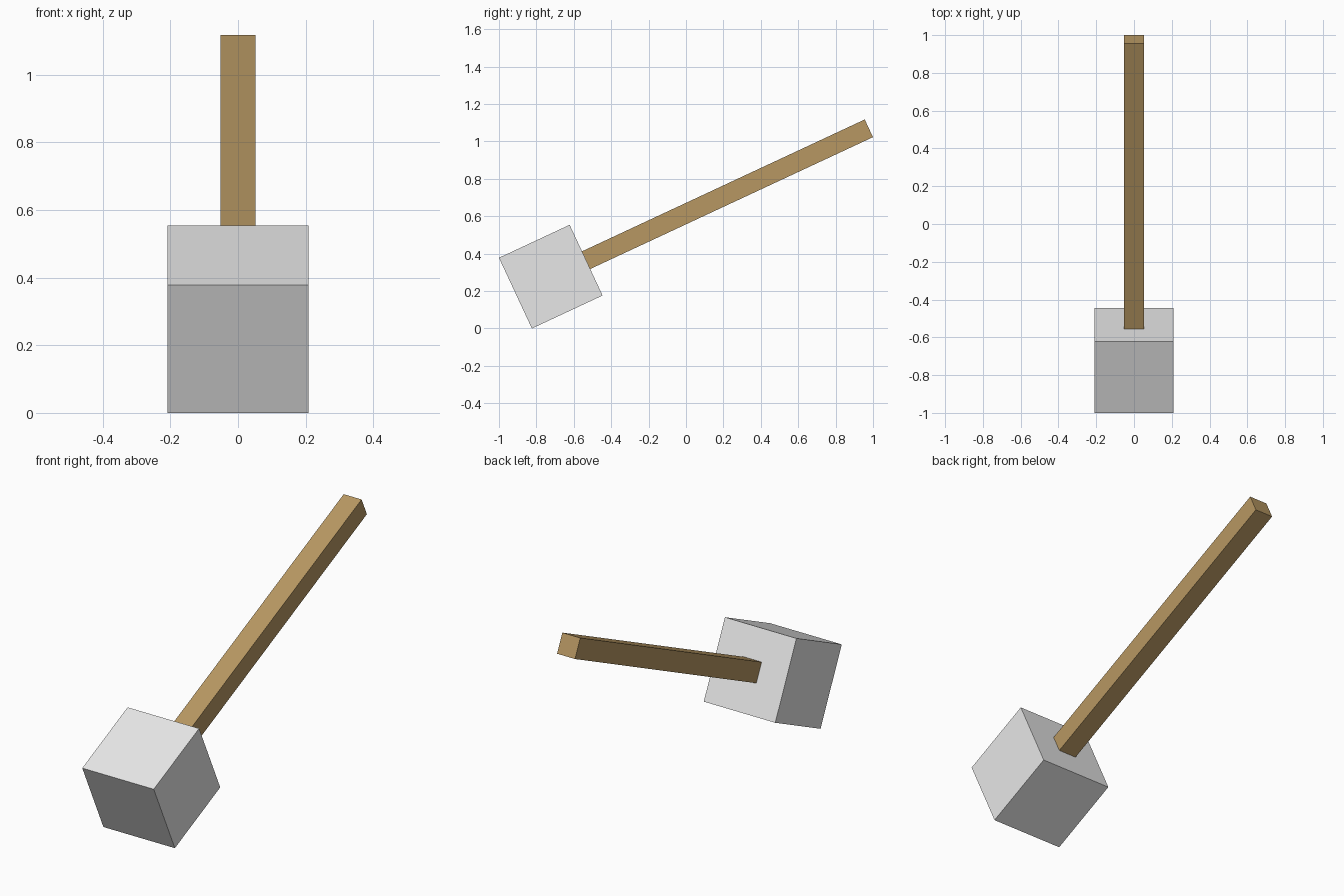
import bpy
from math import radians
from mathutils import Matrix, Vector

if "Cube" in bpy.data.objects:
    bpy.data.objects.remove(bpy.data.objects["Cube"])

S = 0.417            # edge of the cubic head
TILT = Matrix.Rotation(radians(25), 4, 'X')
HEAD_CENTRE = Vector((0, -0.723, 0.277))


def material(name, rgb):
    m = bpy.data.materials.new(name)
    m.diffuse_color = (*rgb, 1)
    m.use_nodes = True
    m.node_tree.nodes["Principled BSDF"].inputs["Base Color"].default_value = m.diffuse_color
    return m


def block(name, size, offset, mat):
    """Box placed along the tilted hammer axis, offset measured from the head centre."""
    bpy.ops.mesh.primitive_cube_add(size=1)
    ob = bpy.context.object
    ob.name = name
    ob.matrix_world = (Matrix.Translation(HEAD_CENTRE) @ TILT
                       @ Matrix.Translation((0, offset, 0))
                       @ Matrix.Diagonal((*size, 1)))
    ob.data.materials.append(mat)
    return ob


grey = material("light grey metal", (0.8, 0.8, 0.8))
wood = material("brown wood", (0.476, 0.311, 0.123))

# Cubic hammer head, and the square handle rising from its rear face
block("hammer_head", (S, S, S), 0, grey)
block("handle", (S / 4, S * 4, S / 4), S * 2.5, wood)
